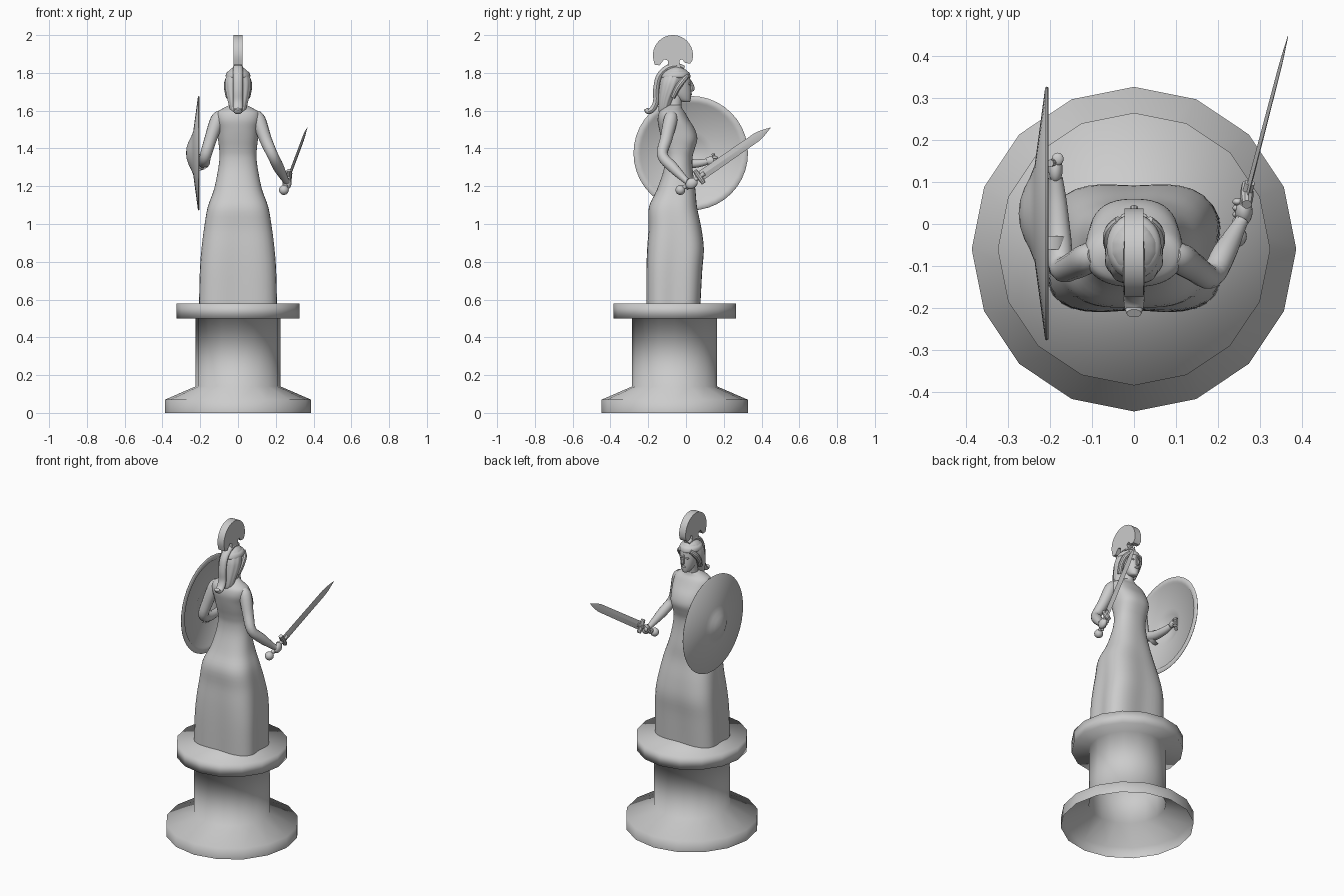
import bpy, bmesh
from math import sin, cos, pi, tau, radians
from mathutils import Vector as V


def finish(name, bm, angle=35):
    bmesh.ops.recalc_face_normals(bm, faces=bm.faces)
    me = bpy.data.meshes.new(name)
    bm.to_mesh(me)
    bm.free()
    ob = bpy.data.objects.new(name, me)
    bpy.context.collection.objects.link(ob)
    bpy.ops.object.select_all(action='DESELECT')
    bpy.context.view_layer.objects.active = ob
    ob.select_set(True)
    bpy.ops.object.shade_smooth_by_angle(angle=radians(angle))
    return ob


def loft(name, rings, bottom=True, top=True, angle=35):
    """Skin a list of equal-length rings."""
    bm = bmesh.new()
    vs = [[bm.verts.new(p) for p in r] for r in rings]
    n = len(vs[0])
    for a, b in zip(vs, vs[1:]):
        for i in range(n):
            j = (i + 1) % n
            bm.faces.new((a[i], a[j], b[j], b[i]))
    if bottom:
        bm.faces.new(vs[0])
    if top:
        bm.faces.new(vs[-1])
    return finish(name, bm, angle)


def spline(pts, steps=4):
    """Catmull-Rom through tuples of any length."""
    out = []
    for i in range(len(pts) - 1):
        p0, p1, p2 = pts[max(i - 1, 0)], pts[i], pts[i + 1]
        p3 = pts[min(i + 2, len(pts) - 1)]
        for s in range(steps):
            t = s / steps
            out.append(tuple(0.5 * (2 * b + (c - a) * t + (2 * a - 5 * b + 4 * c - d) * t * t
                                    + (3 * b - a - 3 * c + d) * t ** 3)
                             for a, b, c, d in zip(p0, p1, p2, p3)))
    return out + [pts[-1]]


def tube(name, pts, n=14, wide=1.0):
    """Sweep an ellipse along (x, y, z, radius) points."""
    path = spline(pts)
    rings = []
    for i, p in enumerate(path):
        c = V(p[:3])
        t = (V(path[min(i + 1, len(path) - 1)][:3]) - V(path[max(i - 1, 0)][:3])).normalized()
        side = (V((1, 0, 0)) - t * t.x).normalized()
        up = t.cross(side)
        rings.append([c + p[3] * (side * wide * cos(tau * k / n) + up * sin(tau * k / n))
                      for k in range(n)])
    return loft(name, rings)


def body(name, rows, n=48, folds=12, bottom=True):
    """Stack sections (z, half width, front y, back y, squareness, fold depth)."""
    rings = []
    for z, w, f, b, e, a in spline(rows):
        ring = []
        for k in range(n):
            th = tau * k / n
            c, s = cos(th), sin(th)
            r = (abs(c) ** e + abs(s) ** e) ** (-1 / e) * (1 + a * (1 - cos(folds * th)))
            ring.append(V((w * r * c, (f + b) / 2 + (f - b) / 2 * r * s, z)))
        rings.append(ring)
    return loft(name, rings, bottom=bottom, angle=60)


def ball(name, loc, size, rot=(0, 0, 0)):
    bpy.ops.mesh.primitive_uv_sphere_add(segments=20, ring_count=12, radius=1,
                                         location=loc, rotation=rot)
    ob = bpy.context.object
    ob.name, ob.scale = name, size
    bpy.ops.object.shade_smooth()
    return ob


# Pedestal, 16 sided, fully smooth and open underneath
profile = [(.387, 0), (.387, .07), (.225, .14), (.225, .5), (.325, .5), (.325, .58)]
loft("pedestal", [[V((r * cos(tau * k / 16), -.06 + r * sin(tau * k / 16), z)) for k in range(16)]
                  for r, z in profile], bottom=False, angle=180)

# Long dress with four broad folds and torso
body("dress", [
    (.575, .2, .072, -.206, 2.5, .075), (.75, .197, .082, -.206, 2.5, .07),
    (.87, .19, .092, -.203, 2.5, .06), (.98, .178, .08, -.197, 2.4, .05),
    (1.09, .16, .058, -.196, 2.3, .04), (1.18, .128, .05, -.155, 2.3, .02),
    (1.28, .107, .036, -.12, 2.2, .005), (1.35, .098, .034, -.11, 2.3, 0),
    (1.4, .1, .047, -.117, 2.4, 0), (1.45, .106, .06, -.13, 2.5, 0),
    (1.5, .111, .048, -.142, 2.4, 0), (1.55, .117, .018, -.15, 2.4, 0),
    (1.59, .112, -.005, -.143, 2.2, 0), (1.612, .08, -.02, -.125, 2, 0),
    (1.63, .045, -.025, -.1, 2, 0)], folds=4, bottom=False)

# Neck, head and face
tube("neck", [(0, -.07, 1.58, .045), (0, -.06, 1.63, .036), (0, -.05, 1.7, .038)])
body("head", [(1.645, .012, .018, -.01, 2, 0), (1.655, .026, .024, -.04, 2, 0),
              (1.69, .042, .028, -.08, 2, 0), (1.74, .052, .025, -.1, 2, 0),
              (1.79, .052, .018, -.1, 2, 0), (1.82, .035, -.005, -.085, 2, 0),
              (1.83, .008, -.035, -.055, 2, 0)], n=24)
tube("nose", [(0, .022, 1.76, .005), (0, .03, 1.74, .008), (0, .035, 1.715, .011),
              (0, .024, 1.705, .006)], n=8)
ball("lips", (0, .025, 1.687), (.015, .008, .006))
for s in (-1, 1):
    ball("eye", (s * .021, .018, 1.742), (.011, .007, .006))

# Hair, helmet band and side locks
body("hair", [(1.575, .02, -.1, -.135, 2, 0), (1.6, .038, -.09, -.145, 2, .03),
              (1.66, .055, -.065, -.145, 2, .03), (1.72, .066, -.03, -.14, 2, .03),
              (1.765, .066, -.01, -.132, 2, .02), (1.81, .05, .0, -.11, 2, .01),
              (1.835, .015, -.035, -.07, 2, 0)])
body("helmet_band", [(1.772, .055, .018, -.125, 2, 0), (1.78, .065, .024, -.132, 2, 0),
                     (1.8, .061, .018, -.122, 2, 0), (1.812, .045, .002, -.11, 2, 0)])
for s in (-1, 1):
    tube("side_lock", [(s * .035, .008, 1.785, .012), (s * .054, -.015, 1.76, .016),
                       (s * .058, -.045, 1.72, .016), (s * .05, -.07, 1.67, .014)], n=10)

# Helmet crest: fan plate on a short stem
outline = [(-.069 + .106 * cos(radians(a)), 1.893 + .107 * sin(radians(a)))
           for a in range(-15, 196, 10)]
outline += [(-.165, 1.842), (-.14, 1.84), (-.115, 1.872), (-.095, 1.865), (-.095, 1.815),
            (-.03, 1.815), (-.035, 1.865), (-.02, 1.872), (-.005, 1.852), (.022, 1.85)]
loft("crest_fan", [[V((x, y, z)) for y, z in outline] for x in (-.023, .023)])

# Crest tail curling down the back
tube("crest_tail", [(0, -.01, 1.825, .012), (0, -.05, 1.838, .015), (0, -.1, 1.825, .016),
                    (0, -.143, 1.78, .016), (0, -.158, 1.71, .016), (0, -.158, 1.65, .016),
                    (0, -.175, 1.61, .016), (0, -.2, 1.595, .014), (0, -.213, 1.61, .011)],
     n=16, wide=1.6)

# Arms
tube("sword_arm", [(.09, -.075, 1.585, .025), (.11, -.082, 1.55, .037), (.145, -.105, 1.45, .033),
                   (.183, -.125, 1.365, .029), (.215, -.07, 1.3, .029),
                   (.25, -.005, 1.235, .018), (.258, .01, 1.225, .017)])
tube("shield_arm", [(-.09, -.075, 1.585, .025), (-.11, -.082, 1.55, .037),
                    (-.145, -.1, 1.45, .033), (-.172, -.105, 1.36, .03),
                    (-.178, -.04, 1.325, .029), (-.183, .05, 1.32, .023),
                    (-.187, .11, 1.33, .017)])

# Hands with curled fingers
ball("sword_hand", (.262, .03, 1.215), (.021, .034, .028), (.6, 0, 0))
ball("shield_hand", (-.187, .13, 1.335), (.017, .032, .022))
for i in range(4):
    ball("sword_finger", (.247, .008 + i * .015, 1.195 + i * .011), (.012, .009, .014))
    ball("shield_finger", (-.182, .155, 1.31 + i * .014), (.014, .015, .008))

# Sword: pommel, grip, guard and tapered diamond blade
pommel, tip = V((.243, -.03, 1.18)), V((.367, .447, 1.51))
axis = (tip - pommel).normalized()
flat = axis.cross(V((1, 0, 0))).normalized()
thin = axis.cross(flat)
ball("sword_pommel", pommel, (.026, .026, .026))
tube("sword_grip", [tuple(pommel) + (.011,), tuple(pommel + axis * .16) + (.012,)])
guard = pommel + axis * .125
tube("sword_guard", [tuple(guard - flat * .042) + (.012,), tuple(guard) + (.016,),
                     tuple(guard + flat * .042) + (.012,)], n=10)
blade = []
for d, w, t in [(.12, .026, .006), (.5, .024, .004), (.535, .019, .003), (.594, .001, .0006)]:
    c = pommel + axis * d
    blade.append([c + flat * w, c + thin * t, c - flat * w, c - thin * t])
loft("sword_blade", blade, angle=20)

# Round shield: lathe around x, shallow cone with a raised boss and flat rim
section = [(.001, -.275), (.03, -.272), (.06, -.262), (.085, -.249), (.115, -.237), (.3, -.212),
           (.303, -.208), (.3, -.204), (.272, -.204), (.265, -.211), (.115, -.231), (.085, -.243),
           (.05, -.258), (.001, -.268)]
loft("shield", [[V((x, .025 + r * cos(tau * k / 40), 1.375 + r * sin(tau * k / 40)))
                 for k in range(40)] for r, x in section], angle=60)

# Shield strap around the forearm and hand grip
strap = [V((-.2 + .042 * sin(pi * k / 8), -.045, 1.325 + .042 * cos(pi * k / 8)))
         for k in range(9)]
loft("shield_strap", [[p + V((-.012, -.016, 0)), p + V((-.012, .016, 0)),
                       p + V((0, .016, 0)), p + V((0, -.016, 0))] for p in strap])
tube("shield_grip", [(-.2, .145, 1.29, .009), (-.187, .148, 1.33, .009), (-.2, .145, 1.37, .009)], n=8)
